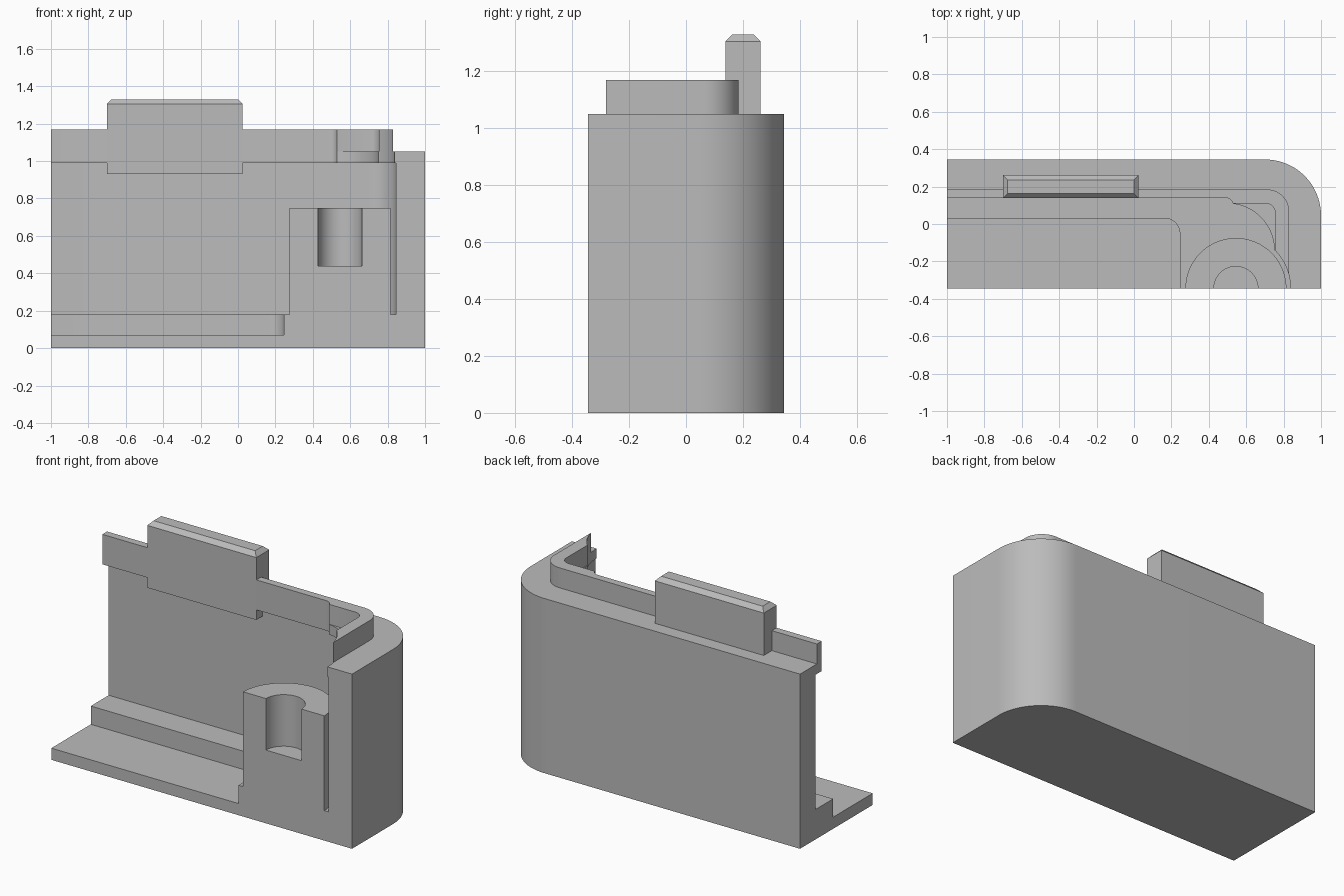
import bpy, bmesh, math
from mathutils import Matrix

if "Cube" in bpy.data.objects:
    bpy.data.objects.remove(bpy.data.objects["Cube"], do_unlink=True)

mat = bpy.data.materials.new("plain grey")
mat.use_nodes = True
GREY = (0.5, 0.5, 0.5, 1)
mat.diffuse_color = GREY
mat.node_tree.nodes["Principled BSDF"].inputs["Base Color"].default_value = GREY

LEFT, FRONT, BACK = -1.0, -0.345, 0.345
BOSS_X = 0.545
RELIEF = 0.292


def arc(cx, cy, r, a0, a1, n=20):
    angles = [math.radians(a0 + (a1 - a0) * i / n) for i in range(n + 1)]
    return [(cx + r * math.cos(a), cy + r * math.sin(a)) for a in angles]


def corner(back, right, r):
    """Path from the cut left end, round the back corner, to the cut front."""
    return [(LEFT, back)] + arc(right - r, back - r, r, 90, 0) + [(right, FRONT)]


def finish(name, bm):
    bmesh.ops.recalc_face_normals(bm, faces=bm.faces)
    mesh = bpy.data.meshes.new(name)
    bm.to_mesh(mesh)
    bm.free()
    mesh.materials.append(mat)
    obj = bpy.data.objects.new(name, mesh)
    bpy.context.collection.objects.link(obj)
    bpy.ops.object.select_all(action="DESELECT")
    obj.select_set(True)
    bpy.context.view_layer.objects.active = obj
    bpy.ops.object.shade_smooth_by_angle(angle=math.radians(30))
    return obj


def prism(name, outline, z0, z1):
    bm = bmesh.new()
    base = bm.faces.new([bm.verts.new((x, y, z0)) for x, y in outline])
    top = bmesh.ops.extrude_face_region(bm, geom=[base], use_keep_orig=True)
    verts = [g for g in top["geom"] if isinstance(g, bmesh.types.BMVert)]
    bmesh.ops.translate(bm, verts=verts, vec=(0, 0, z1 - z0))
    return finish(name, bm)


# Shared outlines
outer = corner(BACK, 1.0, 0.3)
cavity = corner(0.2, 0.845, 0.15)
pocket = corner(0.03, 0.245, 0.08)
lip_start = [(LEFT, 0.14)] + arc(0.49, 0.1, 0.04, 90, 14, 6)


def relief(x):
    """Clearance arc round the screw boss, from a given x to an end angle."""
    return math.degrees(math.acos((x - BOSS_X) / RELIEF))


# Housing shell, floor and raised ledge
prism("outer_wall", outer + cavity[::-1], 0, 1.05)
prism("floor_plate", [(LEFT, FRONT)] + pocket, 0, 0.07)
prism("floor_ledge", pocket + cavity[::-1], 0, 0.18)

# Overhanging shelf with a round relief in the corner
shelf_inner = lip_start + arc(0.5, -0.14, 0.25, 82, 0) \
    + arc(BOSS_X, FRONT, RELIEF, relief(0.755), 0)
prism("inner_shelf", cavity[:-1] + [(0.845, FRONT)] + shelf_inner[::-1], 0.99, 1.05)

# Raised rim that locates the mating half
rim_outer = corner(0.185, 0.83, 0.12)[:-1]
rim_inner = lip_start + [(0.53, 0.11)] + arc(0.705, 0.06, 0.05, 90, 0, 10) \
    + arc(BOSS_X, FRONT, RELIEF, relief(0.755), relief(0.83), 10)
prism("locating_rim", rim_outer + rim_inner[::-1], 1.05, 1.17)

# Chamfered tab
bm = bmesh.new()
bmesh.ops.create_cube(bm, size=1, matrix=Matrix.Translation((-0.338, 0.2, 1.13))
                      @ Matrix.Diagonal((0.725, 0.123, 0.4, 1)))
top_edges = [e for e in bm.edges if all(v.co.z > 1.3 for v in e.verts)]
bmesh.ops.bevel(bm, geom=top_edges, offset=0.025, segments=1, affect="EDGES")
finish("latch_tab", bm)

# Half-cut screw boss with a blind hole
boss = arc(BOSS_X, FRONT, 0.27, 180, 0, 40)
hole = arc(BOSS_X, FRONT, 0.118, 180, 0, 32)
prism("screw_boss", boss + hole[::-1], 0.18, 0.75)
prism("screw_hole_bottom", hole, 0.18, 0.44)
